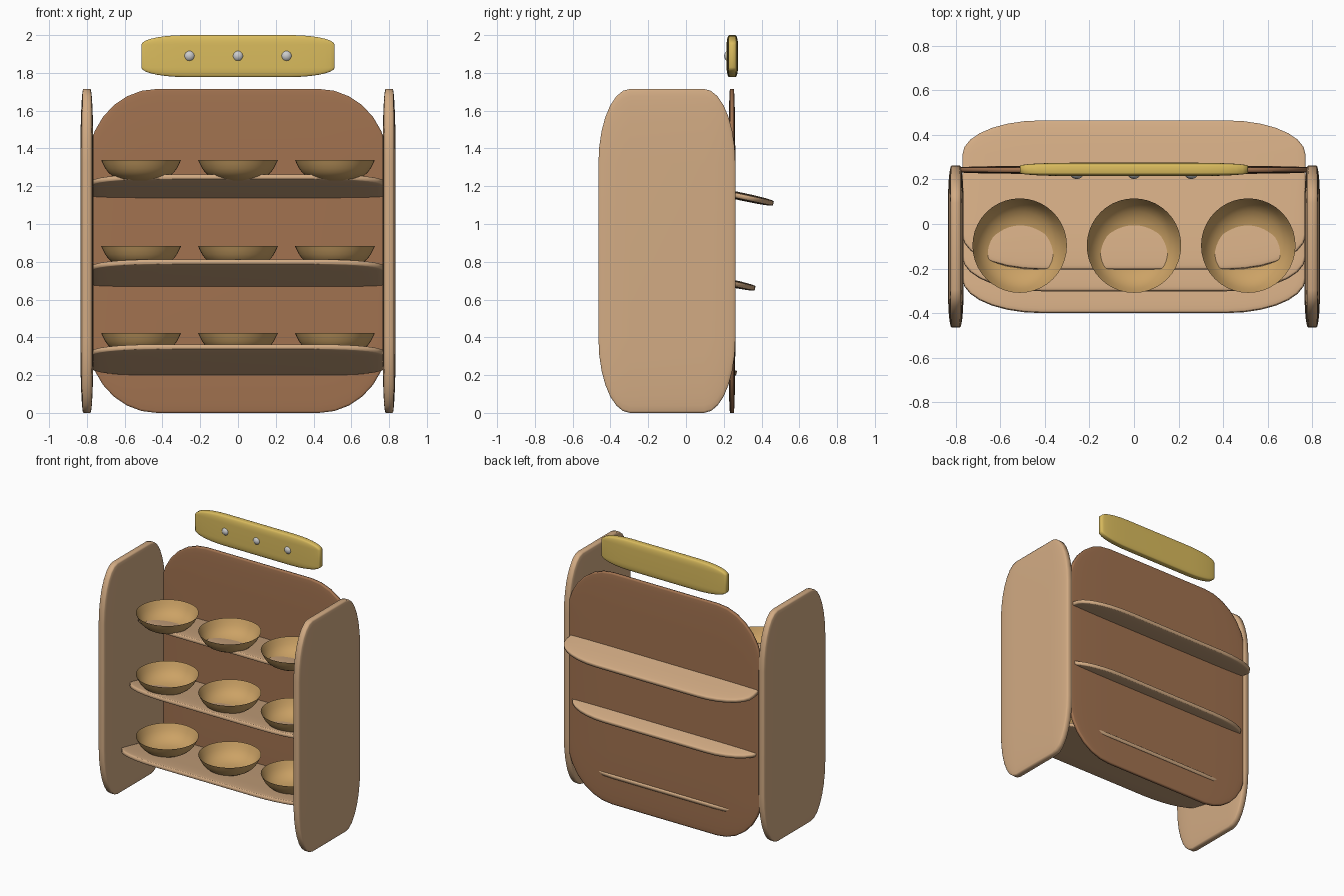
import bpy, bmesh, math
from mathutils import Matrix

if "Cube" in bpy.data.objects:
    bpy.data.objects.remove(bpy.data.objects["Cube"])


def material(name, rgb):
    m = bpy.data.materials.new(name)
    m.diffuse_color = (*rgb, 1)
    m.use_nodes = True
    m.node_tree.nodes["Principled BSDF"].inputs["Base Color"].default_value = m.diffuse_color
    return m


TAN = material("light_wood", (0.65, 0.41, 0.23))
BROWN = material("dark_wood", (0.36, 0.17, 0.08))
BASKET = material("basket", (0.60, 0.36, 0.13))
YELLOW = material("sign_yellow", (0.70, 0.50, 0.11))
WHITE = material("white", (0.8, 0.8, 0.8))


def finish(bm, name, mat):
    for f in bm.faces:
        f.smooth = True
    me = bpy.data.meshes.new(name)
    bm.to_mesh(me)
    bm.free()
    me.materials.append(mat)
    ob = bpy.data.objects.new(name, me)
    bpy.context.collection.objects.link(ob)
    return ob


def slab(name, size, loc, mat, tilt=0):
    """Unit cube rounded first, then stretched, so its corners stretch too."""
    bm = bmesh.new()
    bmesh.ops.create_cube(bm, size=1)
    bmesh.ops.bevel(bm, geom=bm.edges[:], offset=0.23, segments=7,
                    profile=0.5, affect='EDGES')
    bmesh.ops.transform(bm, matrix=Matrix.Diagonal((*size, 1)), verts=bm.verts)
    ob = finish(bm, name, mat)
    ob.location = loc
    ob.rotation_euler.x = tilt
    return ob


def bowl(name, loc):
    """Thin open bowl: half profile (radius, height below rim) spun round z."""
    profile = [(0, -.115), (.05, -.114), (.09, -.110), (.125, -.101),
               (.155, -.084), (.175, -.066), (.19, -.045), (.202, -.022), (.212, 0)]
    bm = bmesh.new()
    vs = [bm.verts.new((r, 0, z)) for r, z in profile]
    es = [bm.edges.new(p) for p in zip(vs, vs[1:])]
    bmesh.ops.spin(bm, geom=vs + es, cent=(0, 0, 0), axis=(0, 0, 1),
                   angle=2 * math.pi, steps=40)
    bmesh.ops.remove_doubles(bm, verts=bm.verts, dist=1e-4)
    bmesh.ops.recalc_face_normals(bm, faces=bm.faces)
    finish(bm, name, BASKET).location = loc


# Back board and side panels
slab("back_board", (1.59, 0.036, 1.715), (0, 0.243, 0.8575), BROWN)
for side, s in (("left", -1), ("right", 1)):
    slab(side + "_panel", (0.07, 0.725, 1.715), (s * 0.8, -0.101, 0.8575), TAN)

# Tilted shelves, each with three bowls
rows = [(-0.065, 0.28, 0.424), (0.033, 0.73, 0.884), (0.13, 1.18, 1.34)]
for i, (y, z, rim) in enumerate(rows, 1):
    slab(f"shelf_{i}", (1.54, 0.68, 0.042), (0, y, z), TAN, -math.radians(12))
    for j in (-1, 0, 1):
        bowl(f"bowl_{i}_{j + 2}", (j * 0.513, -0.097, rim))

# Floating sign with three round studs
slab("sign", (1.024, 0.06, 0.222), (0, 0.245, 1.889), YELLOW)
for j in (-1, 0, 1):
    bm = bmesh.new()
    bmesh.ops.create_uvsphere(bm, u_segments=20, v_segments=12, radius=0.033)
    finish(bm, f"stud_{j + 2}", WHITE).location = (j * 0.257, 0.235, 1.89)
